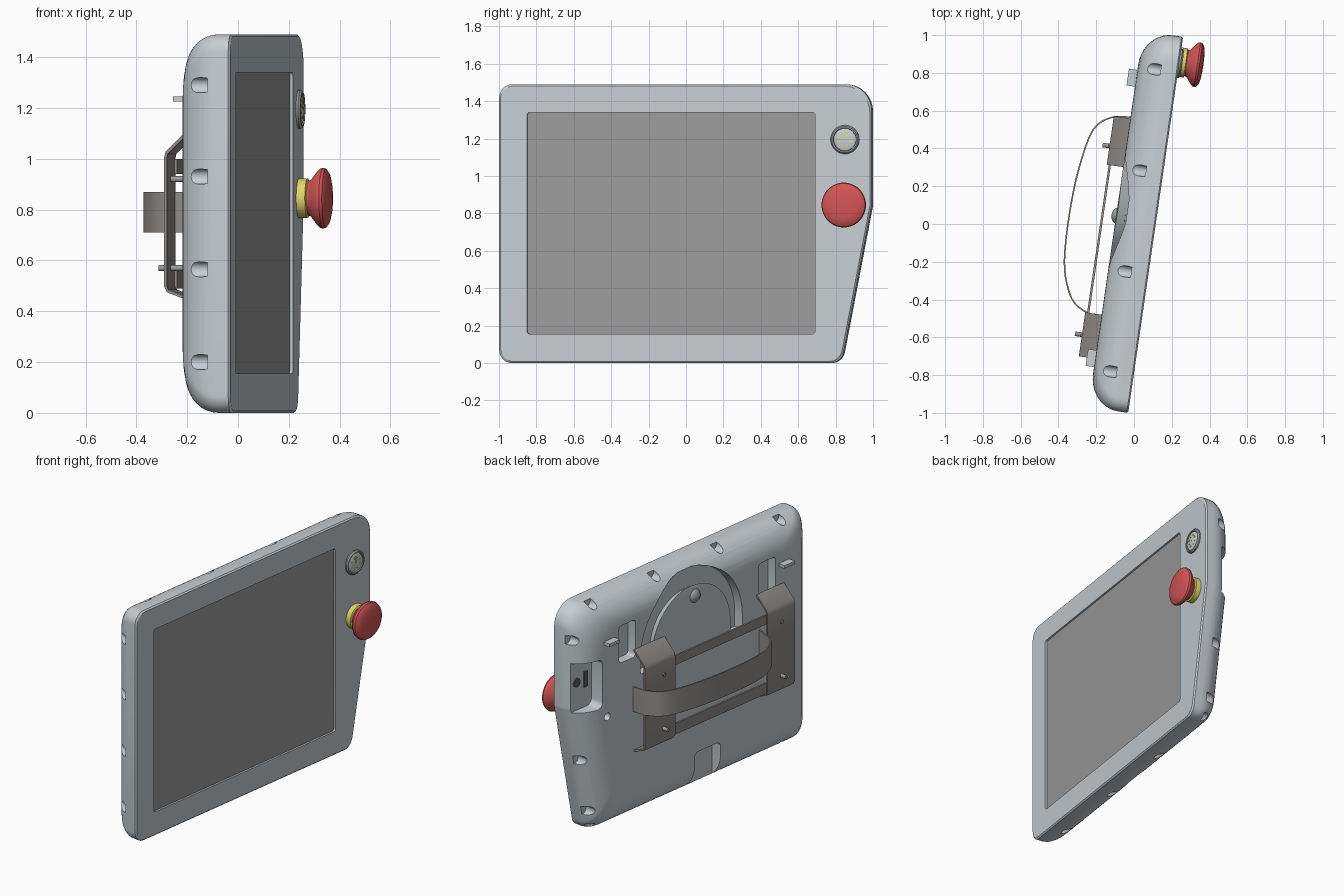
import bpy, bmesh
from math import radians, pi, cos, sin, tan
from mathutils import Vector

cube = bpy.data.objects.get("Cube")
if cube:
    bpy.data.objects.remove(cube)

TILT = radians(-8.3)   # whole unit is turned about z
FRONT, BACK = 0.114, -0.1
parts = []


def material(name, r, g, b):
    m = bpy.data.materials.new(name)
    m.use_nodes = True
    m.diffuse_color = (r, g, b, 1)
    m.node_tree.nodes["Principled BSDF"].inputs["Base Color"].default_value = (r, g, b, 1)
    return m


SHELL = material("pale grey shell", 0.57, 0.62, 0.65)
GLASS = material("grey screen", 0.33, 0.33, 0.33)
METAL = material("warm grey metal", 0.29, 0.27, 0.26)
DARK = material("dark rubber", 0.12, 0.12, 0.12)
RED = material("red", 0.66, 0.09, 0.09)
YELLOW = material("yellow", 0.75, 0.68, 0.14)


# Helpers: local x = panel normal, y = along the panel, z = up
def finish(name, bm, mat):
    bmesh.ops.recalc_face_normals(bm, faces=bm.faces)
    me = bpy.data.meshes.new(name)
    bm.to_mesh(me)
    bm.free()
    me.materials.append(mat)
    ob = bpy.data.objects.new(name, me)
    bpy.context.collection.objects.link(ob)
    ob.rotation_euler.z = TILT
    parts.append(ob)
    return ob


def loft(bm, rings):
    rows = [[bm.verts.new(p) for p in ring] for ring in rings]
    for a, b in zip(rows, rows[1:]):
        for i in range(len(a)):
            j = (i + 1) % len(a)
            bm.faces.new((a[i], a[j], b[j], b[i]))
    bm.faces.new(rows[0])
    bm.faces.new(rows[-1])


def rounded(corners, inset=0.0, grow=0.0, steps=8):
    """Inset a convex outline of (y, z, radius) and fillet its corners."""
    out = []
    n = len(corners)
    for i in range(n):
        p, v, q = (Vector(corners[k % n][:2]) for k in (i - 1, i, i + 1))
        a, b = (v - p).normalized(), (q - v).normalized()
        na, nb = Vector((-a.y, a.x)), Vector((-b.y, b.x))
        v = v + (na + nb) * inset / (1 + na.dot(nb))
        r = corners[i][2] + grow
        turn = a.angle(b)
        start = v - a * r * tan(turn / 2)
        for k in range(steps + 1):
            t = turn * k / steps
            out.append(start + a * r * sin(t) + na * r * (1 - cos(t)))
    return out


def prism(bm, pts, n0, n1):
    loft(bm, [[(n, p[0], p[1]) for p in pts] for n in (n0, n1)])


def rect(y0, y1, z0, z1, r=0.0):
    c = [(y0, z0, r), (y1, z0, r), (y1, z1, r), (y0, z1, r)]
    return rounded(c, steps=5) if r else [p[:2] for p in c]


def circle(y, z, r, seg=24):
    return [(y + r * cos(2 * pi * k / seg), z + r * sin(2 * pi * k / seg)) for k in range(seg)]


def lathe(name, y, z, profile, mat, seg=48):
    bm = bmesh.new()
    loft(bm, [[(n, *p) for p in circle(y, z, r, seg)] for n, r in profile])
    return finish(name, bm, mat)


def plate(name, pts, n0, n1, mat):
    bm = bmesh.new()
    prism(bm, pts, n0, n1)
    return finish(name, bm, mat)


def ribbon(bm, path, thick, place, w0, w1):
    """Bent sheet following a 2D path, as wide as w0 to w1."""
    path = [Vector(p) for p in path]
    side = []
    for i, p in enumerate(path):
        d = (path[min(i + 1, len(path) - 1)] - path[max(i - 1, 0)]).normalized()
        side.append(p + Vector((-d.y, d.x)) * thick)
    rows = [[bm.verts.new(place(v, w)) for v, w in ((p, w0), (p, w1), (s, w1), (s, w0))]
            for p, s in zip(path, side)]
    for a, b in zip(rows, rows[1:]):
        for i in range(4):
            j = (i + 1) % 4
            bm.faces.new((a[i], a[j], b[j], b[i]))
    bm.faces.new(rows[0])
    bm.faces.new(rows[-1])


# Shell: slanted outline with a broad rounding towards the back
outline = [(-0.994, 0, 0.07), (0.855, 0, 0.07), (1.018, 0.84, 0.1),
           (1.018, 1.49, 0.14), (-0.994, 1.49, 0.07)]
profile = [(FRONT, 0.008), (FRONT - 0.008, 0)]
profile += [(0.06 - 0.16 * sin(t), 0.18 * (1 - cos(t))) for t in (pi / 2 * k / 10 for k in range(11))]
bm = bmesh.new()
loft(bm, [[(n, p.x, p.y) for p in rounded(outline, d, d * 0.4)] for n, d in profile])
shell = finish("shell", bm, SHELL)

# Cuts: screen recess, screw pockets, arched groove, niches
cut = bmesh.new()
SCREEN = (-0.842, 0.714, 0.155, 1.34)
prism(cut, rect(*SCREEN, 0.015), FRONT - 0.016, FRONT + 0.1)
pockets = [(y, z) for y in (-0.79, -0.255, 0.285, 0.827) for z in (0.018, 1.472)]
pockets += [(-0.976, z) for z in (0.2, 0.565, 0.93, 1.29)]
pockets += [(0.998, 1.29), (0.93, 0.49), (0.862, 0.14)]
for y, z in pockets:
    prism(cut, circle(y, z, 0.03), -0.3, 0.022)
AY, AZ = 0.06, 1.02
arc = [pi * k / 24 for k in range(25)]


def arch(r):
    return ([(AY + r, 0.93)] + [(AY + r * cos(t), AZ + r * sin(t)) for t in arc] + [(AY - r, 0.93)])


groove = bmesh.new()
rows = [[groove.verts.new((n, *p)) for p in arch(r)]
        for r, n in ((0.335, -0.3), (0.335, BACK), (0.30, -0.045), (0.43, -0.045), (0.46, -0.3))]
for k in range(5):
    a, b = rows[k], rows[(k + 1) % 5]
    for i in range(len(a) - 1):
        groove.faces.new((a[i], a[i + 1], b[i + 1], b[i]))
for end in (0, -1):
    groove.faces.new([r[end] for r in rows])
prism(cut, rect(0.54, 0.68, 1.06, 1.3, 0.02), -0.3, -0.04)
prism(cut, rect(-0.66, -0.52, 1.06, 1.3, 0.02), -0.3, -0.04)
prism(cut, rect(-0.19, 0.03, -0.1, 0.26, 0.03), -0.3, -0.03)
prism(cut, rect(0.82, 1.2, 0.82, 1.14, 0.04), -0.3, -0.01)
prism(cut, circle(0.78, 0.75, 0.025), -0.3, -0.04)
for cutter_bm in (cut, groove):
    cutter = finish("cutter", cutter_bm, SHELL)
    parts.remove(cutter)
    mod = shell.modifiers.new("cut", "BOOLEAN")
    mod.operation, mod.solver, mod.object = "DIFFERENCE", "EXACT", cutter
    bpy.context.view_layer.update()
    baked = bpy.data.meshes.new_from_object(shell.evaluated_get(bpy.context.evaluated_depsgraph_get()))
    shell.modifiers.clear()
    shell.data = baked
    bpy.data.objects.remove(cutter)

# Screen
plate("screen", rect(*SCREEN, 0.015), FRONT - 0.018, FRONT - 0.012, GLASS)

# Emergency stop button
EY, EZ = 0.883, 0.845
lathe("stop_collar", EY, EZ, [(0.1, 0.078), (0.148, 0.078), (0.152, 0.07), (0.16, 0.066)], YELLOW)
lathe("stop_cap", EY, EZ, [(0.15, 0.068), (0.162, 0.072), (0.19, 0.108), (0.2, 0.117), (0.21, 0.12),
                           (0.221, 0.116), (0.232, 0.1), (0.238, 0.075), (0.241, 0.04), (0.242, 0.01)], RED)

# Power button with a small painted symbol
PY, PZ = 0.876, 1.195
lathe("power_ring", PY, PZ, [(0.1, 0.077), (0.122, 0.077), (0.13, 0.07), (0.13, 0.062), (0.122, 0.06)], GLASS)
lathe("power_button", PY, PZ, [(0.11, 0.059), (0.125, 0.059), (0.129, 0.05)], SHELL)
bm = bmesh.new()
for k in range(8):
    t = 2 * pi * k / 8 + 0.39
    y, z = PY + 0.035 * cos(t), PZ + 0.035 * sin(t)
    prism(bm, circle(y, z, 0.006, 8), 0.125, 0.131)
prism(bm, rect(PY - 0.004, PY + 0.004, PZ, PZ + 0.045), 0.125, 0.131)
finish("power_symbol", bm, YELLOW)

# Rear bracket: two bent end plates joined by thin bars
bm = bmesh.new()
bend = [(BACK + 0.01, 1.1), (-0.172, 1.02), (-0.176, 1.0), (-0.176, 0.5), (-0.17, 0.485), (BACK + 0.01, 0.455)]
for y0, y1 in ((0.29, 0.55), (-0.735, -0.5)):
    ribbon(bm, bend, -0.012, lambda v, w: (v.x, w, v.y), y0, y1)
for z0, z1 in ((0.94, 1.0), (0.49, 0.56)):
    prism(bm, rect(-0.52, 0.31, z0, z1), -0.178, -0.166)
finish("rear_bracket", bm, METAL)

# Bracket pins
bm = bmesh.new()
for y in (0.39, -0.62):
    for z in (0.57, 0.92):
        prism(bm, circle(y, z, 0.012, 12), -0.225 if z < 0.6 else -0.195, BACK)
finish("bracket_pins", bm, GLASS)

# Hand strap, smoothed through a few points
ctrl = [Vector(p) for p in ((-0.1, 0.56), (-0.2, 0.545), (-0.29, 0.463), (-0.335, 0.25), (-0.35, 0),
                            (-0.34, -0.25), (-0.296, -0.397), (-0.233, -0.479), (-0.1, -0.53))]
path = []
for i in range(len(ctrl) - 1):
    p0, p1, p2, p3 = (ctrl[max(0, min(k, len(ctrl) - 1))] for k in (i - 1, i, i + 1, i + 2))
    for s in (0, 0.25, 0.5, 0.75):
        path.append(p1 + ((p2 - p0) * s + (p0 * 2 - p1 * 5 + p2 * 4 - p3) * s ** 2
                          + (p1 * 3 - p0 - p2 * 3 + p3) * s ** 3) / 2)
path.append(ctrl[-1])
bm = bmesh.new()
ribbon(bm, path, 0.008, lambda v, w: (v.x, v.y, w), 0.71, 0.87)
finish("hand_strap", bm, METAL)

# Small hanging tabs, round knob and port fittings
for side, y in (("left", 0.765), ("right", -0.735)):
    plate(side + "_tab", rect(y - 0.045, y + 0.045, 1.225, 1.245), -0.145, -0.08, SHELL)
lathe("rear_knob", 0.03, 1.28, [(-0.05, 0.045)] + [(-0.09 - 0.035 * sin(t), 0.045 * cos(t))
                                                  for t in (0, 0.4, 0.8, 1.2, 1.5)], GLASS, 24)
plate("port_socket", circle(0.95, 1.0, 0.028), -0.017, -0.008, DARK)
plate("port_slot", rect(0.86, 0.89, 0.95, 1.05), -0.017, -0.008, DARK)

# Smooth shading with sharp edges kept
bpy.ops.object.select_all(action="DESELECT")
for ob in parts:
    ob.select_set(True)
bpy.context.view_layer.objects.active = shell
bpy.ops.object.shade_smooth_by_angle(angle=radians(32))
